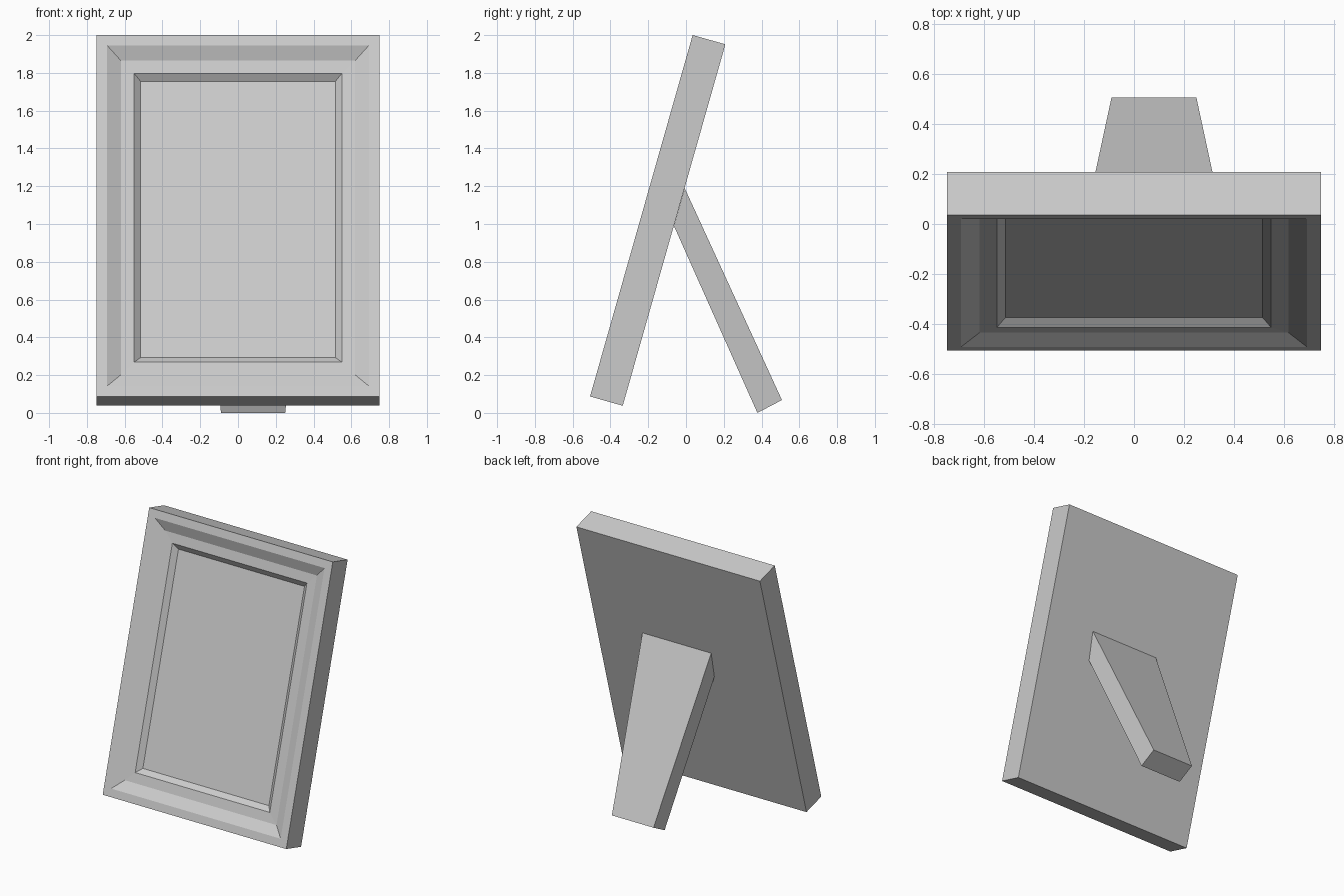
import bpy, bmesh, math

if "Cube" in bpy.data.objects:
    bpy.data.objects.remove(bpy.data.objects["Cube"])


def loft(name, rings):
    """Join 4-corner rings into a closed solid with capped ends."""
    bm = bmesh.new()
    loops = [[bm.verts.new(p) for p in ring] for ring in rings]
    for a, b in zip(loops, loops[1:]):
        for i in range(4):
            j = (i + 1) % 4
            bm.faces.new((a[i], a[j], b[j], b[i]))
    bm.faces.new(loops[0])
    bm.faces.new(loops[-1])
    bmesh.ops.recalc_face_normals(bm, faces=bm.faces[:])
    mesh = bpy.data.meshes.new(name)
    bm.to_mesh(mesh)
    bm.free()
    obj = bpy.data.objects.new(name, mesh)
    bpy.context.collection.objects.link(obj)
    return obj


# Frame: (margin from outer edge, depth behind front plane), back to picture
W, H = 0.75, 1.989
profile = [(0, 0.18), (0, 0), (0.057, 0), (0.13, 0.038),
           (0.20, 0.04), (0.235, 0.072)]
frame = loft("picture_frame", [
    [(-W + m, d, m), (W - m, d, m), (W - m, d, H - m), (-W + m, d, H - m)]
    for m, d in profile])
frame.rotation_euler.x = -math.radians(15.85)
frame.location = (0, -0.508, 0.087)

# Tapered easel leg, slightly off centre: (y, z, half width) per end
CX = 0.08
top = [(-0.007, 1.19, 0.281), (-0.064, 0.99, 0.267)]
foot = [(0.508, 0.068, 0.17), (0.378, 0.0, 0.17)]
loft("easel_leg", [
    [(CX - a[2], a[0], a[1]), (CX + a[2], a[0], a[1]),
     (CX + b[2], b[0], b[1]), (CX - b[2], b[0], b[1])]
    for a, b in (top, foot)])
